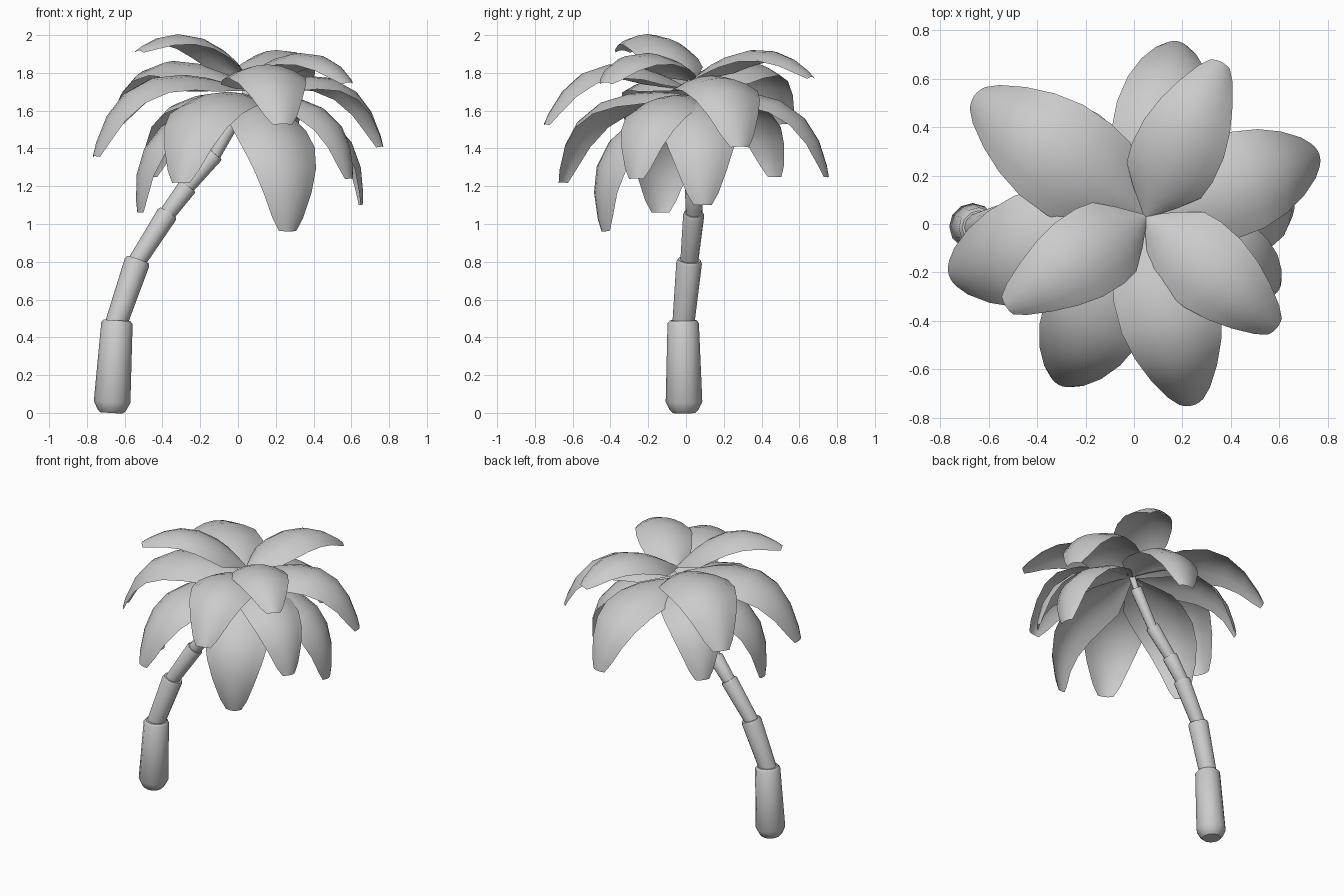
import bpy, bmesh, math
from mathutils import Vector

if "Cube" in bpy.data.objects:
    bpy.data.objects.remove(bpy.data.objects["Cube"], do_unlink=True)

grey = bpy.data.materials.new("plain_grey")
grey.use_nodes = True
grey.diffuse_color = (0.6, 0.6, 0.6, 1)
grey.node_tree.nodes["Principled BSDF"].inputs["Base Color"].default_value = (0.6, 0.6, 0.6, 1)


def finish(bm, name, angle):
    bmesh.ops.recalc_face_normals(bm, faces=bm.faces)
    mesh = bpy.data.meshes.new(name)
    bm.to_mesh(mesh)
    bm.free()
    mesh.materials.append(grey)
    obj = bpy.data.objects.new(name, mesh)
    bpy.context.collection.objects.link(obj)
    bpy.ops.object.select_all(action='DESELECT')
    obj.select_set(True)
    bpy.context.view_layer.objects.active = obj
    bpy.ops.object.shade_smooth_by_angle(angle=math.radians(angle))


def trunk_section(name, start, end, profile, sides=12):
    """Closed tube; profile is (fraction along the axis, radius)."""
    start, end = Vector(start), Vector(end)
    axis = (end - start).normalized()
    u = axis.cross(Vector((0, 1, 0))).normalized()
    v = axis.cross(u)
    bm = bmesh.new()
    rings = []
    for t, r in profile:
        centre = start.lerp(end, t)
        rings.append([bm.verts.new(centre + r * (u * math.cos(a) + v * math.sin(a)))
                      for a in (math.tau * i / sides for i in range(sides))])
    for lo, hi in zip(rings, rings[1:]):
        for i in range(sides):
            j = (i + 1) % sides
            bm.faces.new((lo[i], lo[j], hi[j], hi[i]))
    bm.faces.new(rings[0])
    bm.faces.new(rings[-1])
    finish(bm, name, 40)


# Trunk: thick foot, then sections that flare at the top and tuck into each other
trunk_section("trunk_foot", (-0.67, -0.01, 0), (-0.64, -0.015, 0.49),
              [(0, 0.06), (0.03, 0.075), (0.12, 0.097), (0.97, 0.083), (1, 0.07)])
joints = [(-0.65, -0.015, 0.46), (-0.53, 0.018, 0.81), (-0.37, 0.042, 1.06),
          (-0.265, 0.045, 1.2), (-0.12, 0.04, 1.37), (0.01, 0.033, 1.61), (0.05, 0.03, 1.71)]
radii = [0.068, 0.056, 0.051, 0.046, 0.038, 0.022]
for n, r in enumerate(radii):
    a, b = Vector(joints[n]), Vector(joints[n + 1])
    trunk_section(f"trunk_section_{n + 1}", a - (b - a) * 0.08, b,
                  [(0, r * 0.84), (0.96, r), (1, r * 0.9)])

# Fronds: arched blades sharing one outline (fraction along, share of half width)
OUTLINE = [(0, 0.08), (0.1, 0.55), (0.2, 0.92), (0.32, 1), (0.5, 0.99),
           (0.68, 0.86), (0.83, 0.66), (0.95, 0.42), (1, 0.24)]
ACROSS = 6


def frond(name, tip, base_z, arch, width):
    base, tip = Vector((0.05, 0.03, base_z)), Vector(tip)
    chord = tip - base
    size = chord.length
    side = chord.cross(Vector((0, 0, 1))).normalized()
    up = side.cross(chord).normalized()
    bm = bmesh.new()
    rows = []
    for t, w in OUTLINE:
        # The midrib bends harder toward the tip; the blade normal follows it
        bow = arch * t * (1 - t) * (0.8 + 0.4 * t)
        slope = arch * (0.8 - 0.8 * t - 1.2 * t * t)
        normal = (up - chord / size * slope).normalized()
        mid = base + chord * t + up * size * bow
        half = width * size * w
        row = []
        for i in range(ACROSS + 1):
            s = 2 * i / ACROSS - 1
            row.append(bm.verts.new(mid + side * half * s - normal * half * 0.34 * s * s))
        rows.append(row)
    for p, q in zip(rows, rows[1:]):
        for i in range(ACROSS):
            bm.faces.new((p[i], p[i + 1], q[i + 1], q[i]))
    finish(bm, name, 60)


# Each tier: base height, arch of the midrib, half width, frond tips
TIERS = {
    "upper_frond": (1.76, 0.85, 0.26,
                    [(-0.53, -0.34, 1.92), (0.36, 0.67, 1.78), (0.59, -0.43, 1.75)]),
    "middle_frond": (1.71, 1.12, 0.26,
                     [(-0.66, 0.53, 1.53), (0.24, -0.75, 1.53),
                      (0.765, 0.29, 1.41), (-0.765, -0.21, 1.36)]),
    "lower_frond": (1.68, 1.02, 0.24,
                    [(0.18, 0.755, 1.25), (-0.31, -0.665, 1.22), (0.27, -0.44, 0.96),
                     (0.66, 0.09, 1.1), (0.6, -0.27, 1.24), (-0.53, -0.14, 1.06),
                     (-0.47, 0.48, 1.25)]),
}
for tier, (base_z, arch, width, tips) in TIERS.items():
    for n, tip in enumerate(tips):
        frond(f"{tier}_{n + 1}", tip, base_z, arch, width)
